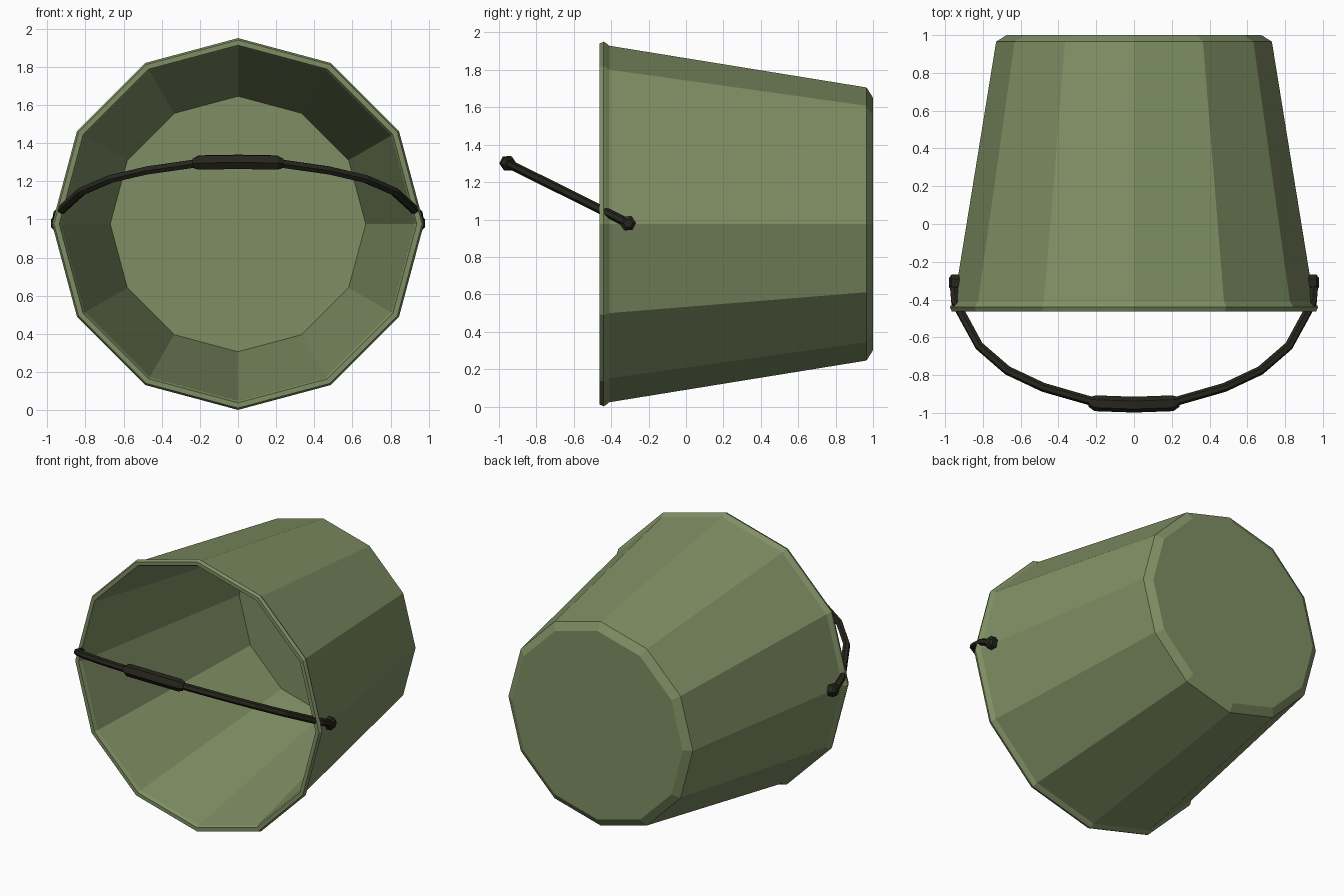
import bpy, bmesh
from math import sin, cos, pi, radians
from mathutils import Vector

cube = bpy.data.objects.get("Cube")
if cube:
    bpy.data.objects.remove(cube, do_unlink=True)

CENTRE_Z = 0.976


def material(name, colour):
    m = bpy.data.materials.new(name)
    m.use_nodes = True
    m.diffuse_color = (*colour, 1)
    m.node_tree.nodes["Principled BSDF"].inputs["Base Color"].default_value = (*colour, 1)
    return m


def skin(name, rings, mat):
    """Join successive rings of points and cap both ends."""
    bm = bmesh.new()
    loops = [[bm.verts.new(p) for p in ring] for ring in rings]
    n = len(loops[0])
    for a, b in zip(loops, loops[1:]):
        for i in range(n):
            j = (i + 1) % n
            bm.faces.new((a[i], a[j], b[j], b[i]))
    bm.faces.new(loops[0])
    bm.faces.new(loops[-1])
    bmesh.ops.recalc_face_normals(bm, faces=bm.faces)
    mesh = bpy.data.meshes.new(name)
    bm.to_mesh(mesh)
    bm.free()
    mesh.materials.append(mat)
    ob = bpy.data.objects.new(name, mesh)
    bpy.context.collection.objects.link(ob)
    return ob


def ring_y(y, r, sides=12):
    return [(r * cos(2 * pi * i / sides), y, CENTRE_Z + r * sin(2 * pi * i / sides))
            for i in range(sides)]


# The handle swings in a tilted plane through the pivots
PIVOT = Vector((0, -0.31, CENTRE_Z + 0.004))
SWING = Vector((0, -0.895, 0.446))
ACROSS = Vector((1, 0, 0)).cross(SWING)


def sweep(name, path, mat, sides=6):
    """Hexagonal tube along (sideways, outward, radius) points in the swing plane."""
    pts = [PIVOT + Vector((x, 0, 0)) + SWING * d for x, d, r in path]
    rings = []
    for i, p in enumerate(pts):
        t = (pts[min(i + 1, len(pts) - 1)] - pts[max(i - 1, 0)]).normalized()
        side = t.cross(ACROSS)
        rings.append([p + path[i][2] * (side * cos(a) + ACROSS * sin(a))
                      for a in (radians(30) + 2 * pi * k / sides for k in range(sides))])
    return skin(name, rings, mat)


def mirrored(half):
    """Half path from the middle to +x, mirrored to the full width."""
    return [(-x, d, r) for x, d, r in reversed(half) if x > 0] + half


green = material("olive green", (0.216, 0.275, 0.127))
black = material("dark handle", (0.02, 0.019, 0.012))

# Bucket: outer base, wall, rolled rim, inner wall and floor
profile = [(1.0, 0.675), (0.965, 0.73), (-0.41, 0.953), (-0.425, 0.965),
           (-0.44, 0.975), (-0.462, 0.965), (-0.462, 0.938), (-0.44, 0.927),
           (0.97, 0.67)]
skin("bucket", [ring_y(y, r) for y, r in profile], green)

# Carrying handle
arc = [(0, 0.715), (0.23, 0.70), (0.48, 0.62), (0.67, 0.52), (0.82, 0.375),
       (0.92, 0.17), (0.947, 0.11), (0.955, 0)]
sweep("handle", mirrored([(x, d, 0.024) for x, d in arc]), black)

# Thicker grip in the middle
sweep("grip", mirrored([(0, 0.722, 0.042), (0.205, 0.714, 0.042), (0.23, 0.704, 0.03)]), black)

# Pivot knobs on both sides
for s, label in ((1, "left"), (-1, "right")):
    sweep(label + "_pivot", [(s * 0.91, 0, 0.043), (s * 0.965, 0, 0.043),
                             (s * 0.98, 0, 0.024)], black)
